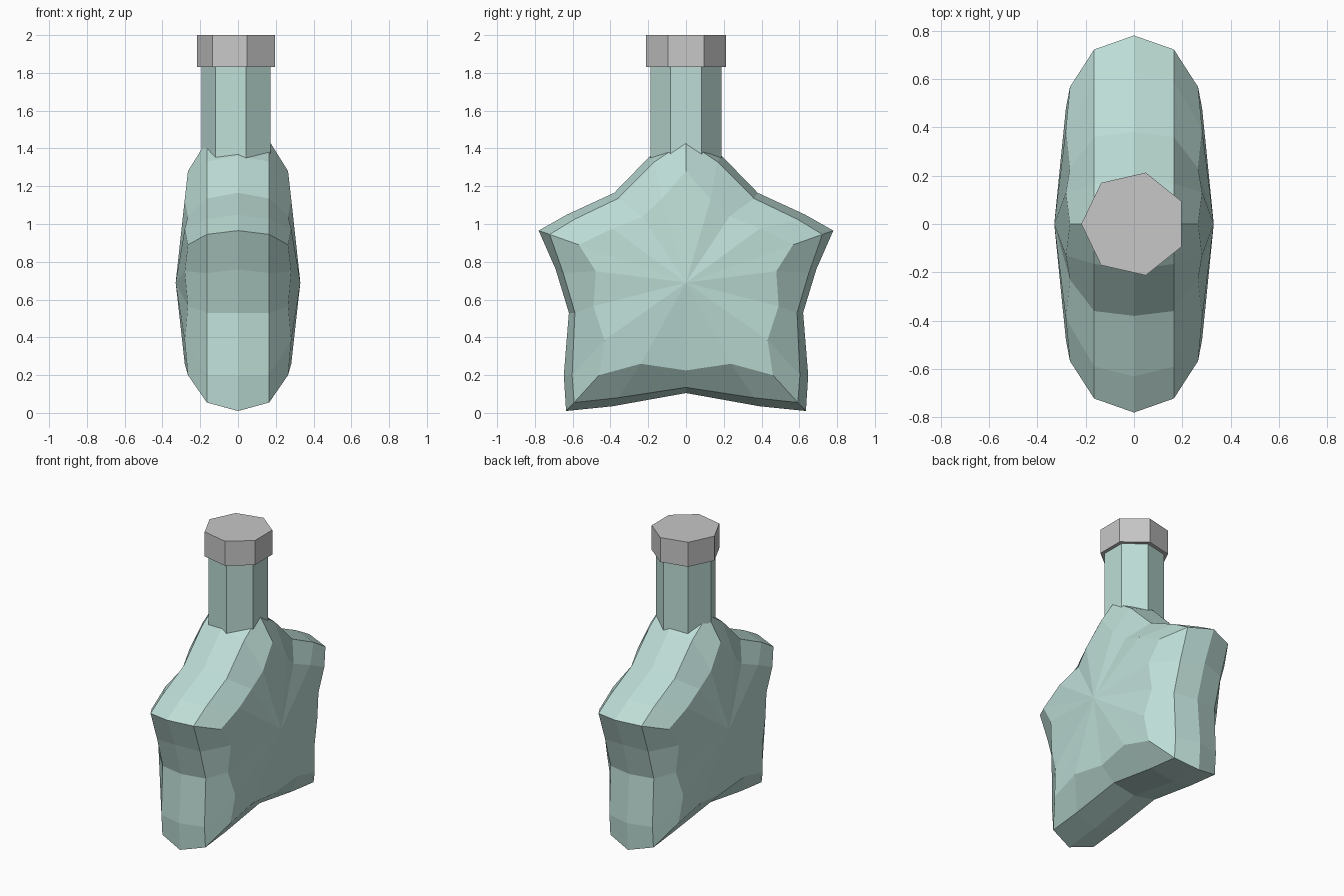
import bpy
import bmesh
from math import cos, sin, pi

if "Cube" in bpy.data.objects:
    bpy.data.objects.remove(bpy.data.objects["Cube"], do_unlink=True)


def make_material(name, colour):
    material = bpy.data.materials.new(name)
    material.use_nodes = True
    material.diffuse_color = (*colour, 1)
    shader = next(n for n in material.node_tree.nodes if n.type == "BSDF_PRINCIPLED")
    shader.inputs["Base Color"].default_value = (*colour, 1)
    return material


def make_object(name, bm, material):
    bmesh.ops.recalc_face_normals(bm, faces=bm.faces)
    mesh = bpy.data.meshes.new(name)
    bm.to_mesh(mesh)
    bm.free()
    mesh.materials.append(material)
    result = bpy.data.objects.new(name, mesh)
    bpy.context.collection.objects.link(result)
    return result


def make_prism(name, radius, bottom, top, material, sides=7):
    """Upright prism with one corner pointing along -x."""
    bm = bmesh.new()
    angles = [pi + 2 * pi * i / sides for i in range(sides)]
    rings = [[bm.verts.new((radius * cos(a), radius * sin(a), z)) for a in angles]
             for z in (bottom, top)]
    bridge(bm, *rings)
    for ring in rings:
        bm.faces.new(ring)
    return make_object(name, bm, material)


def bridge(bm, first, second):
    for i in range(len(first)):
        j = (i + 1) % len(first)
        bm.faces.new((first[i], first[j], second[j], second[i]))


glass = make_material("pale teal glass", (0.51, 0.72, 0.67))
metal = make_material("grey metal", (0.57, 0.57, 0.57))

# Half outlines of the star as (y, z), from the top point to the bottom notch
rim = [(0, 1.5), (.19, 1.36), (.38, 1.165), (.63, 1.05), (.78, .965), (.69, .76),
       (.62, .53), (.647, .2), (.635, .01), (.39, .035), (0, .105)]
shoulder = [(0, 1.44), (.165, 1.33), (.36, 1.135), (.59, 1.025), (.722, .945), (.65, .74),
            (.588, .53), (.603, .2), (.592, .055), (.36, .08), (0, .135)]
panel = [(0, 1.28), (.13, 1.13), (.23, 1.04), (.39, .975), (.567, .89), (.478, .75),
         (.49, .565), (.432, .385), (.46, .2), (.24, .26), (0, .225)]

# Panel depth repeats around the star: point, slope, notch, slope
panel_depth = (.265, .282, .265, .282)


def star_ring(bm, half, depth):
    outline = half + [(-y, z) for y, z in half[-2:0:-1]]
    return [bm.verts.new((depth(i), y, z)) for i, (y, z) in enumerate(outline)]


# Star body: a shared rim with two mirrored domed sides
bm = bmesh.new()
rim_ring = star_ring(bm, rim, lambda i: 0)
for side in (-1, 1):
    shoulder_ring = star_ring(bm, shoulder, lambda i: side * .165)
    panel_ring = star_ring(bm, panel, lambda i: side * panel_depth[i % 4])
    bridge(bm, rim_ring, shoulder_ring)
    bridge(bm, shoulder_ring, panel_ring)
    centre = bm.verts.new((side * .33, 0, .69))
    for i, vert in enumerate(panel_ring):
        bm.faces.new((vert, panel_ring[(i + 1) % len(panel_ring)], centre))
make_object("star_body", bm, glass)

# Neck and cap
make_prism("neck", .192, 1.3, 1.84, glass)
make_prism("cap", .218, 1.83, 2, metal)
